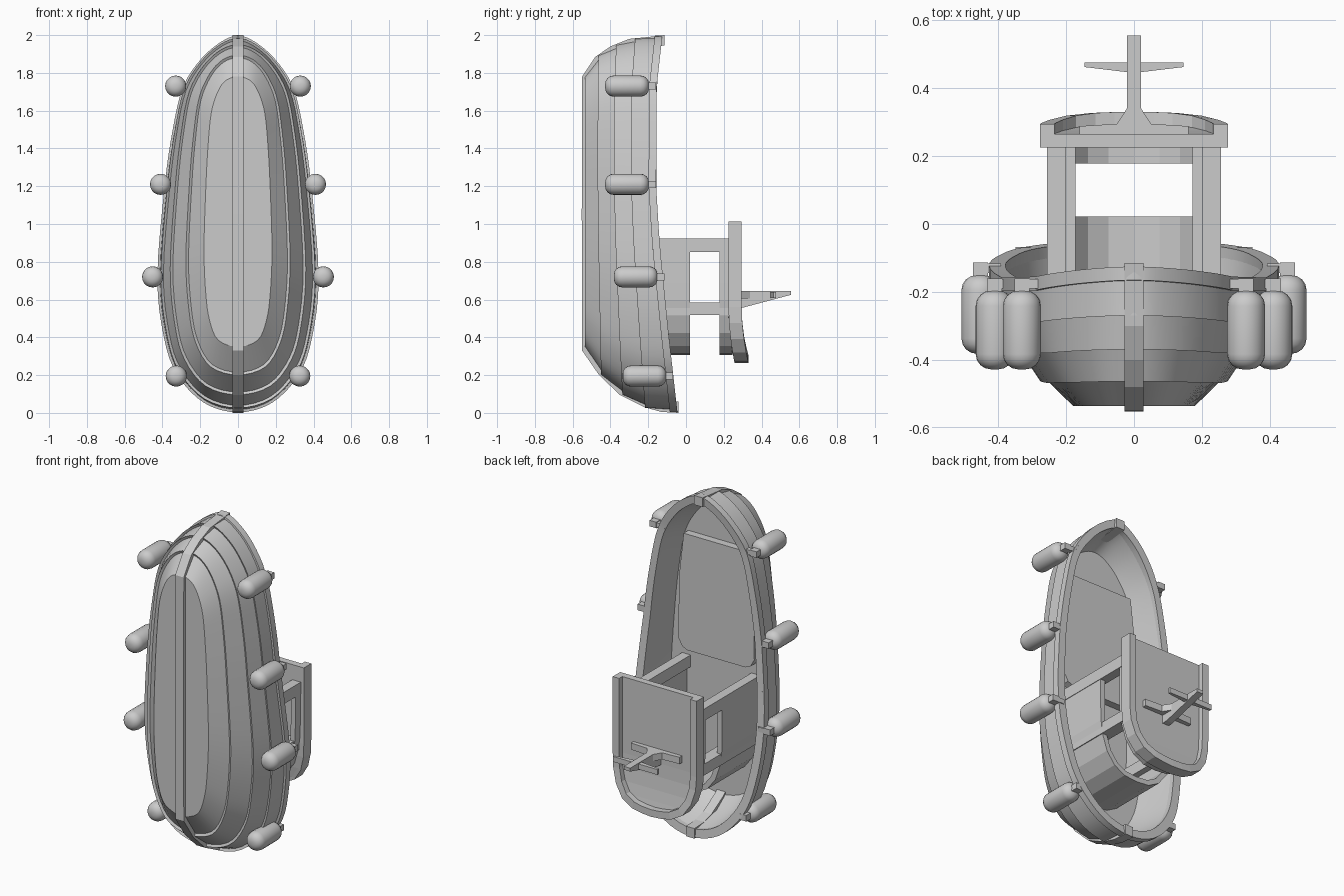
import bpy, bmesh, math
from mathutils import Vector

if "Cube" in bpy.data.objects:
    bpy.data.objects.remove(bpy.data.objects["Cube"])


def make(name, verts, faces, smooth=None, solid=0):
    me = bpy.data.meshes.new(name)
    me.from_pydata([tuple(v) for v in verts], [], faces)
    bm = bmesh.new()
    bm.from_mesh(me)
    bmesh.ops.recalc_face_normals(bm, faces=bm.faces)
    bm.to_mesh(me)
    bm.free()
    if smooth:
        me.shade_smooth()
        me.set_sharp_from_angle(angle=math.radians(smooth))
    ob = bpy.data.objects.new(name, me)
    bpy.context.collection.objects.link(ob)
    if solid:
        m = ob.modifiers.new("thickness", 'SOLIDIFY')
        m.thickness, m.offset, m.use_even_offset = solid, 0, True
    return ob


def prism(name, pts, axis, lo, hi):
    """Extrude a flat outline along x, y or z."""
    put = {'x': lambda p, d: (d, p[0], p[1]), 'y': lambda p, d: (p[0], d, p[1]),
           'z': lambda p, d: (p[0], p[1], d)}[axis]
    n = len(pts)
    v = [put(p, lo) for p in pts] + [put(p, hi) for p in pts]
    f = [list(range(n)), list(range(2 * n - 1, n - 1, -1))]
    f += [(i, (i + 1) % n, n + (i + 1) % n, n + i) for i in range(n)]
    return make(name, v, f)


def box(name, x0, x1, y0, y1, z0, z1):
    return prism(name, [(x0, z0), (x1, z0), (x1, z1), (x0, z1)], 'y', y0, y1)


def sheet(name, pts, lo, hi, thick):
    """Upright wall following an (x, z) path, y from lo(z) to hi(z)."""
    n = len(pts)
    v = [(x, lo(z), z) for x, z in pts] + [(x, hi(z), z) for x, z in pts]
    return make(name, v, [(i, i + 1, n + i + 1, n + i) for i in range(n - 1)], None, thick)


def bridge(loops, closed=False):
    n, m, f = len(loops[0]), len(loops), []
    for k in range(m if closed else m - 1):
        a, b = k * n, ((k + 1) % m) * n
        f += [(a + i, a + (i + 1) % n, b + (i + 1) % n, b + i) for i in range(n)]
    return f


def lerp(table, z):
    for (a, p), (b, q) in zip(table, table[1:]):
        if z <= b:
            return p + (q - p) * max(0, (z - a) / (b - a))
    return table[-1][1]


def sheer(z):
    return lerp([(0, -.045), (.4, -.09), (.9, -.14), (1.2, -.158), (1.73, -.155), (2, -.125)], z)


EGG = [(.025, .42), (.1, .755), (.2, .92), (.36, 1), (.6, .91), (.75, .81),
       (.865, .68), (.94, .45), (.985, .2)]


def outline(w, z0, z1, p=1.0, sub=4):
    """Closed egg-shaped outline in (x, z)."""
    half = [(w * f ** p, z0 + (z1 - z0) * t) for t, f in EGG]
    ctrl = [(0, z0)] + half + [(0, z1)] + [(-x, z) for x, z in reversed(half)]
    ctrl = [Vector(c) for c in ctrl]
    n, out = len(ctrl), []
    for i in range(n):
        a, b, c, d = (ctrl[(i + k) % n] for k in (-1, 0, 1, 2))
        for s in range(sub):
            t = s / sub
            out.append(.5 * (2 * b + (c - a) * t + (2 * a - 5 * b + 4 * c - d) * t * t
                             + (3 * b - a - 3 * c + d) * t ** 3))
    return out


# Hull: overlapping strakes outside, plain shell and floor inside
BOTTOM, FLOOR = -.535, -.33
LEVELS = [(0, .18, .35, 1.78, .62), (.2, .262, .215, 1.88, .75), (.43, .345, .11, 1.935, .85),
          (.67, .395, .04, 1.97, .95), (1, .415, .015, 1.985, 1)]


def level(fr, w, z0, z1, p, grow=0.0, drop=0.0):
    return [(x, BOTTOM + (sheer(z) - BOTTOM) * fr - drop, z)
            for x, z in outline(w + grow, z0 - grow, z1 + grow, p)]


loops = [level(*LEVELS[0])]
for L in LEVELS[1:4]:
    loops += [level(*L), level(*L, .014, .008)]
loops.append(level(*LEVELS[4]))
loops.append(level(*LEVELS[4], -.03))
loops.append([(x, FLOOR + .08, z) for x, z in outline(.355, .09, 1.93, .92)])
loops.append([(x, FLOOR, z) for x, z in outline(.33, .15, 1.89, .88)])
N = len(loops[0])
faces = bridge(loops) + [list(range(N)), list(range((len(loops) - 1) * N, len(loops) * N))]
make("hull", [v for l in loops for v in l], faces, 25)

# Gunwale rim
rim = [[(x, sheer(z) + dy, z) for x, z in outline(.415 + g, .015 - g, 1.985 + g)]
       for g, dy in ((.012, -.04), (.012, 0), (-.036, 0), (-.036, -.04))]
make("gunwale", [v for l in rim for v in l], bridge(rim, True), 30)

# Keel strip running from bow to stern
path = [(-.115, 2), (-.2, 1.99), (-.3, 1.98), (-.4, 1.94), (-.48, 1.885), (-.55, 1.78), (-.552, 1.05),
        (-.55, .33), (-.46, .2), (-.35, .095), (-.22, .03), (-.13, .005), (-.04, 0)]
inner = [(-.115, 1.945), (-.2, 1.935), (-.3, 1.92), (-.38, 1.88), (-.44, 1.84), (-.49, 1.75),
         (-.49, 1.05), (-.49, .37), (-.42, .25), (-.31, .15), (-.2, .085), (-.13, .065), (-.04, .06)]
kv = [(x, y, z) for x in (-.028, .028) for pts in (path, inner) for y, z in pts]
n = len(path)
kf = []
for i in range(n - 1):
    for a, b in ((0, n), (n, 3 * n), (3 * n, 2 * n), (2 * n, 0)):
        kf.append((a + i, a + i + 1, b + i + 1, b + i))
kf += [(0, n, 3 * n, 2 * n), (n - 1, 2 * n - 1, 4 * n - 1, 3 * n - 1)]
make("keel", kv, kf)

# Raised deck panel in the bow
half = [(.19, .97), (.225, .985), (.25, 1.03), (.245, 1.4), (.215, 1.66)]
prism("bow_deck", half + [(-x, z) for x, z in reversed(half)], 'y', FLOOR - .02, FLOOR + .045)

# Cabin: planked U-shaped wall, upper band and posts
half = [(.238, .92), (.238, .85), (.238, .77), (.238, .69), (.236, .6), (.225, .52),
        (.195, .43), (.145, .365), (.08, .33), (0, .322)]
U = half + [(-x, z) for x, z in reversed(half[:-1])]
sheet("cabin_wall", U, lambda z: FLOOR, lambda z: .022, .03)
sheet("cabin_top_band", U, lambda z: .178, lambda z: .225 + max(0, .5 - z) * .12, .03)
for s in (-1, 1):
    side = "left" if s < 0 else "right"
    box("front_post_" + side, s * .2, s * .256, FLOOR, .226, .852, .922)
    box("rear_post_" + side, s * .172, s * .245, FLOOR, .226, .518, .585)


# Roof: tray curving up toward the round end, with a raised lip
def sag(z):
    return .036 * (max(0, .56 - z) / .29) ** 2


half = [(.255, 1.012), (.255, .75), (.255, .56), (.25, .48), (.228, .4), (.185, .335),
        (.12, .3), (.06, .29), (0, .286)]
R = half + [(-x, z) for x, z in reversed(half[:-1])]
sheet("roof_lip", R, lambda z: .225 + sag(z), lambda z: .295 + sag(z) * 1.1, .042)
tray = [(s * x, .245 + sag(z), z) for x, z in half[:-1] for s in (-1, 1)]
make("roof_panel", tray, [(2 * i, 2 * i + 1, 2 * i + 3, 2 * i + 2) for i in range(len(half) - 2)],
     None, .04)

# Mast with foot and crossbar
prism("mast", [(.25, .555), (.3, .557), (.555, .625), (.555, .645), (.25, .645)], 'x', -.021, .021)


def mirrored(h):
    return h + [(-x, y) for x, y in reversed(h)]


prism("mast_foot", mirrored([(.16, .255), (.16, .288), (.05, .295), (.021, .34)]), 'z', .605, .645)
prism("mast_crossbar", mirrored([(.02, .447), (.146, .462), (.146, .476), (.02, .476)]), 'z', .608, .64)

# Fenders hanging along both sides
for i, (x, z, y) in enumerate([(.33, 1.73, -.312), (.41, 1.21, -.312),
                               (.452, .72, -.266), (.327, .195, -.22)]):
    for s in (-1, 1):
        bm = bmesh.new()
        bmesh.ops.create_cone(bm, cap_ends=True, segments=20, radius1=.056, radius2=.056, depth=.232)
        caps = [e for e in bm.edges if abs(e.verts[0].co.z - e.verts[1].co.z) < .01]
        bmesh.ops.bevel(bm, geom=caps, offset=.045, segments=4, profile=.5, affect='EDGES')
        me = bpy.data.meshes.new("fender")
        bm.to_mesh(me)
        bm.free()
        me.shade_smooth()
        ob = bpy.data.objects.new("fender_%d_%s" % (i + 1, "left" if s < 0 else "right"), me)
        ob.location = (s * x, y, z)
        ob.rotation_euler = (math.pi / 2, 0, 0)
        bpy.context.collection.objects.link(ob)
        box("fender_tie_%d" % (i + 1), s * x - .022, s * x + .022, y + .1, y + .152, z - .018, z + .018)
        box("fender_hook_%d" % (i + 1), s * (x - .06), s * x, y + .122, y + .15, z - .014, z + .014)
